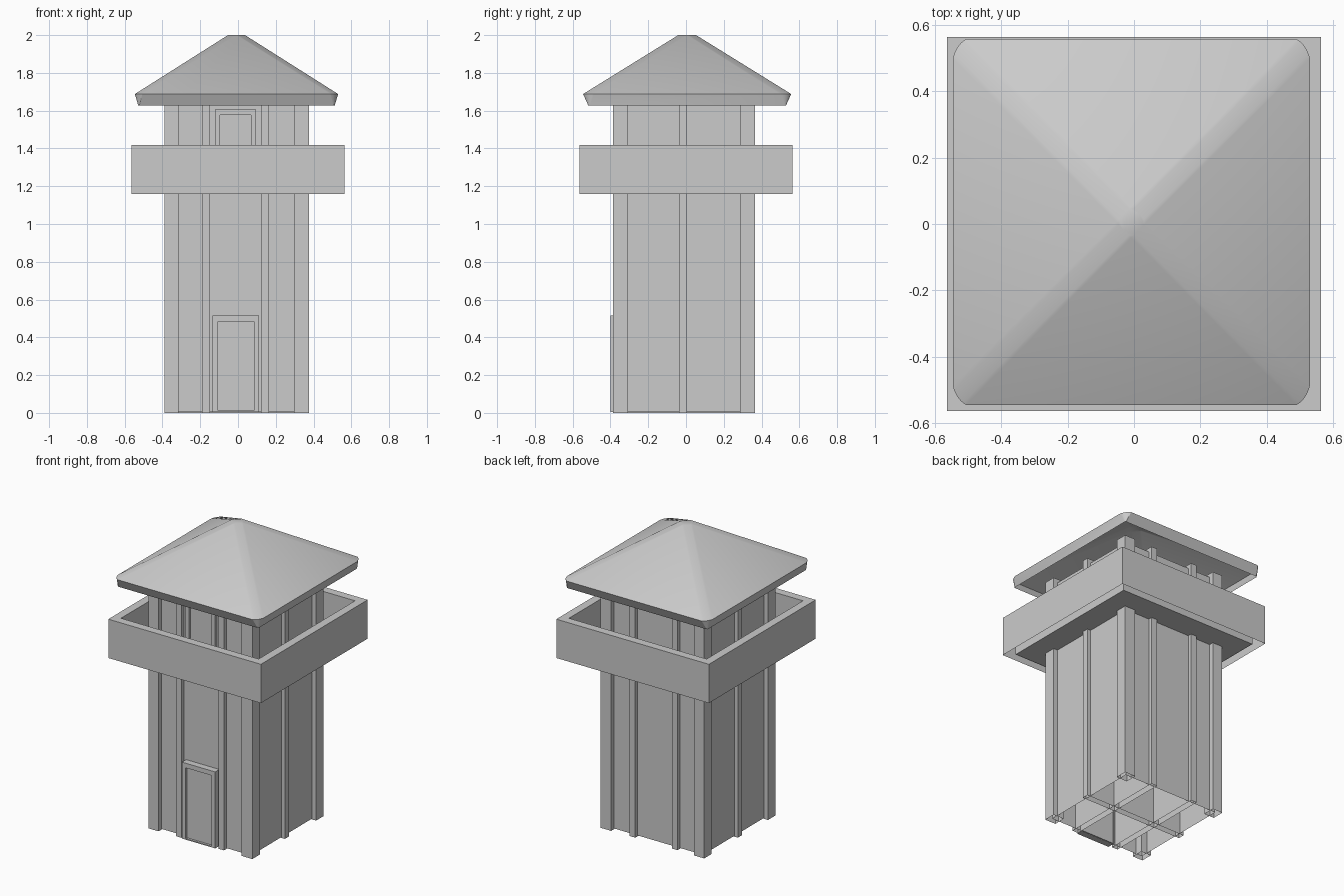
import bpy, bmesh

if "Cube" in bpy.data.objects:
    bpy.data.objects.remove(bpy.data.objects["Cube"])


def make(name, bm, smooth=False):
    bmesh.ops.remove_doubles(bm, verts=bm.verts, dist=1e-5)
    bmesh.ops.recalc_face_normals(bm, faces=bm.faces)
    me = bpy.data.meshes.new(name)
    bm.to_mesh(me)
    bm.free()
    ob = bpy.data.objects.new(name, me)
    bpy.context.collection.objects.link(ob)
    if smooth:
        bpy.ops.object.select_all(action='DESELECT')
        ob.select_set(True)
        bpy.context.view_layer.objects.active = ob
        bpy.ops.object.shade_smooth_by_angle(angle=0.5)
    return ob


def loft(name, rings, smooth=False, cap=False):
    """Join rings of equal point count with quads, optionally capping the last."""
    bm = bmesh.new()
    loops = [[bm.verts.new(p) for p in r] for r in rings]
    n = len(rings[0])
    for a, b in zip(loops, loops[1:]):
        for i in range(n):
            j = (i + 1) % n
            bm.faces.new((a[i], a[j], b[j], b[i]))
    if cap:
        bm.faces.new(loops[-1])
    return make(name, bm, smooth)


def rect(x0, x1, y0, y1, z):
    return [(x0, y0, z), (x1, y0, z), (x1, y1, z), (x0, y1, z)]


def tube(name, x0, x1, y0, y1, z0, z1):
    return loft(name, [rect(x0, x1, y0, y1, z0), rect(x0, x1, y0, y1, z1)], cap=True)


X0, X1, Y0, Y1 = -0.39, 0.376, -0.386, 0.365
TOP = 1.655

# Hollow tower walls, open at the bottom
S = 0.03
loft("tower_walls", [rect(X0 + S, X1 - S, Y0 + S, Y1 - S, z) for z in (0.005, 1.63)])

# Corner posts
for nx, xa, xb in (("left", X0, -0.316), ("right", 0.297, X1)):
    for ny, ya, yb in (("front", Y0, -0.307), ("back", 0.286, Y1)):
        tube(f"{ny}_{nx}_post", xa, xb, ya, yb, 0, TOP)

# Partition slabs whose ends show as narrow posts on the walls
D = 0.004
tube("left_partition", -0.19, -0.148, Y0 + D, Y1 - D, 0, TOP)
tube("right_partition", 0.122, 0.164, Y0 + D, Y1 - D, 0, TOP)
tube("cross_partition", X0 + D, X1 - D, -0.037, 0.005, 0, TOP)


# Doors: frame front with a recessed panel
def door(name, x0, x1, z0, z1, bx, bz, bottom, yf, yb, r=0.015):
    def arch(a, b, c, d, y):
        return [(a, y, c), (b, y, c), (b, y, d), (a, y, d)]
    outer = (x0, x1, z0, z1)
    inner = (x0 + bx, x1 - bx, z0 + bottom, z1 - bz)
    loft(name, [arch(*outer, yb), arch(*outer, yf), arch(*inner, yf),
                arch(*inner, yf + r)], cap=True)


door("ground_door", -0.134, 0.112, 0.006, 0.516, 0.028, 0.031, 0.007, -0.40, -0.35)
door("upper_door", -0.122, 0.095, 1.18, 1.606, 0.026, 0.029, 0.007, -0.38, -0.35)

# Balcony parapet, hollow underneath, and its floor
B, T = 0.563, 0.055
I = B - T
loft("balcony_parapet", [rect(-B, B, -B, B, 1.158), rect(-B, B, -B, B, 1.417),
                         rect(-I, I, -I, I, 1.417), rect(-I, I, -I, I, 1.158)])
bm = bmesh.new()
bmesh.ops.create_cube(bm, size=1)
for v in bm.verts:
    v.co = (v.co.x * 2 * I, v.co.y * 2 * I, 1.17 + v.co.z * 0.02)
make("balcony_floor", bm)


# Roof shell: pyramid with rounded hips and a slanted fascia, open underneath
def roof_ring(ex, ey, cx, cy, z, bulge):
    pts = []
    for sx, sy in ((1, 1), (-1, 1), (-1, -1), (1, -1)):
        a = (sx * ex, sy * (ey - cy))
        b = (sx * (ex - cx), sy * ey)
        if sx * sy < 0:
            a, b = b, a
        mid = [(p + q) / 2 for p, q in zip(a, b)]
        c = [m + bulge * (k - m) for m, k in zip(mid, (sx * ex, sy * ey))]
        for i in range(7):
            t = i / 6
            x, y = [(1 - t) ** 2 * p + 2 * t * (1 - t) * k + t * t * q
                    for p, k, q in zip(a, c, b)]
            pts.append((x - 0.008, y + 0.006, z))
    return pts


loft("roof", [roof_ring(0.52, 0.523, 0.006, 0.006, 1.627, 0.5),
              roof_ring(0.538, 0.551, 0.04, 0.058, 1.688, 0.45),
              roof_ring(0.045, 0.047, 0.045, 0.047, 2.0, 0.1)],
     smooth=True, cap=True)
